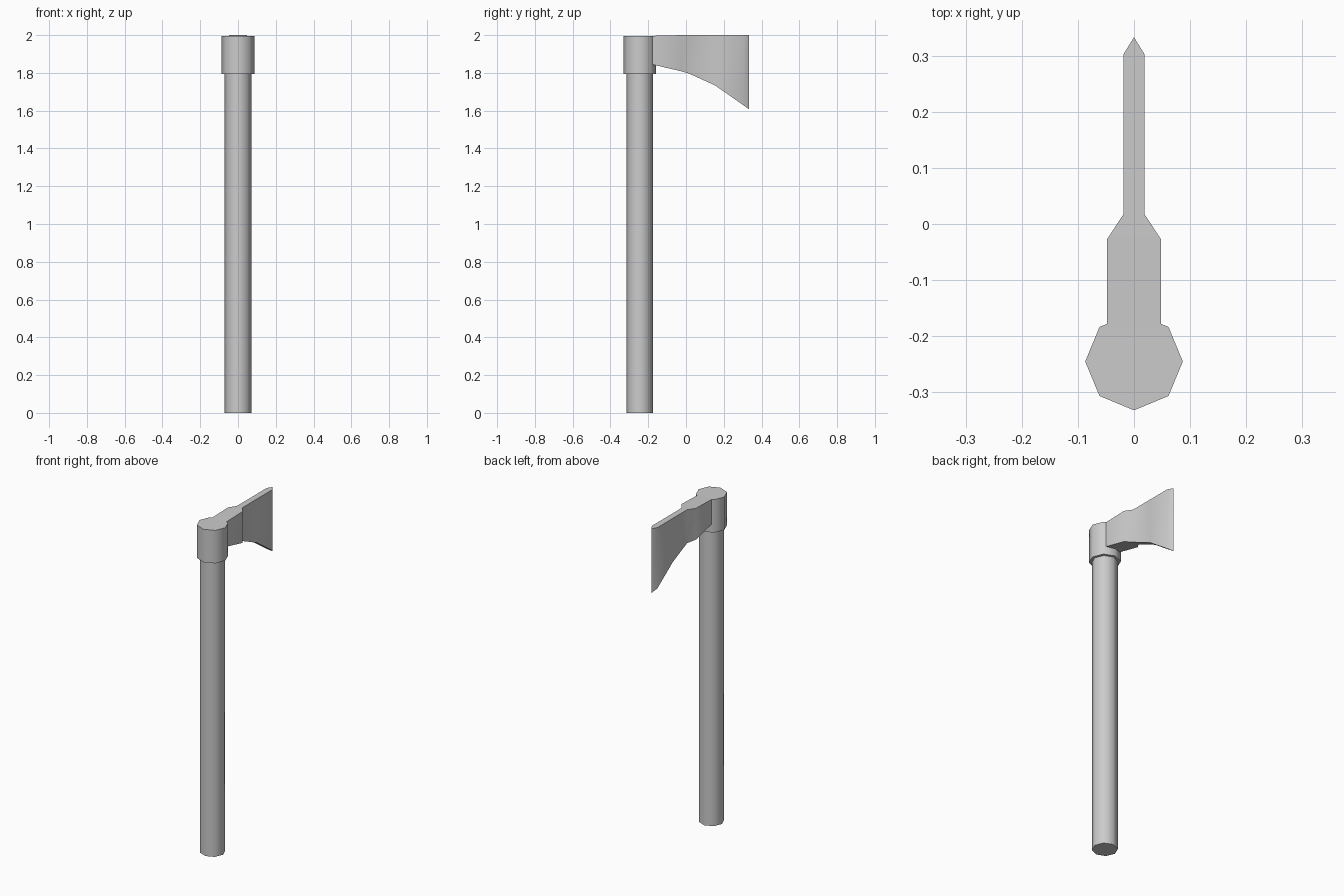
import bpy, bmesh, math

cube = bpy.data.objects.get("Cube")
if cube:
    bpy.data.objects.remove(cube, do_unlink=True)

grey = bpy.data.materials.new("plain grey")
grey.use_nodes = True
colour = (0.6, 0.6, 0.6, 1)
grey.diffuse_color = colour
grey.node_tree.nodes["Principled BSDF"].inputs["Base Color"].default_value = colour


def finish(obj):
    obj.data.materials.append(grey)
    bpy.ops.object.select_all(action='DESELECT')
    obj.select_set(True)
    bpy.context.view_layer.objects.active = obj
    bpy.ops.object.shade_smooth_by_angle(angle=math.radians(50))


def octagon_post(name, radius, bottom, top):
    bpy.ops.mesh.primitive_cylinder_add(
        vertices=8, radius=radius, depth=top - bottom,
        location=(0, -0.245, (bottom + top) / 2))
    obj = bpy.context.object
    obj.name = name
    finish(obj)


# Shaft and the collar that holds the blade
octagon_post("handle", 0.071, 0, 1.9)
octagon_post("collar", 0.087, 1.795, 1.996)

# Blade stations along y: position, half width, bottom, top
stations = [
    (-0.185, 0.048, 1.846, 1.996),
    (-0.027, 0.048, 1.809, 2.0),
    (0.017, 0.019, 1.796, 2.0),
    (0.155, 0.019, 1.733, 2.0),
    (0.302, 0.019, 1.630, 2.0),
    (0.333, 0.0, 1.608, 2.0),
]
bm = bmesh.new()
rings = []
for y, w, low, high in stations:
    corners = [(-w, low), (w, low), (w, high), (-w, high)]
    rings.append([bm.verts.new((x, y, z)) for x, z in corners])
for a, b in zip(rings, rings[1:]):
    for i in range(4):
        j = (i + 1) % 4
        bm.faces.new((a[i], a[j], b[j], b[i]))
bm.faces.new(rings[0])
# The last station closes to a sharp cutting edge
bmesh.ops.remove_doubles(bm, verts=bm.verts, dist=0.0005)
bmesh.ops.recalc_face_normals(bm, faces=bm.faces)
mesh = bpy.data.meshes.new("blade")
bm.to_mesh(mesh)
bm.free()
blade = bpy.data.objects.new("blade", mesh)
bpy.context.collection.objects.link(blade)
finish(blade)
